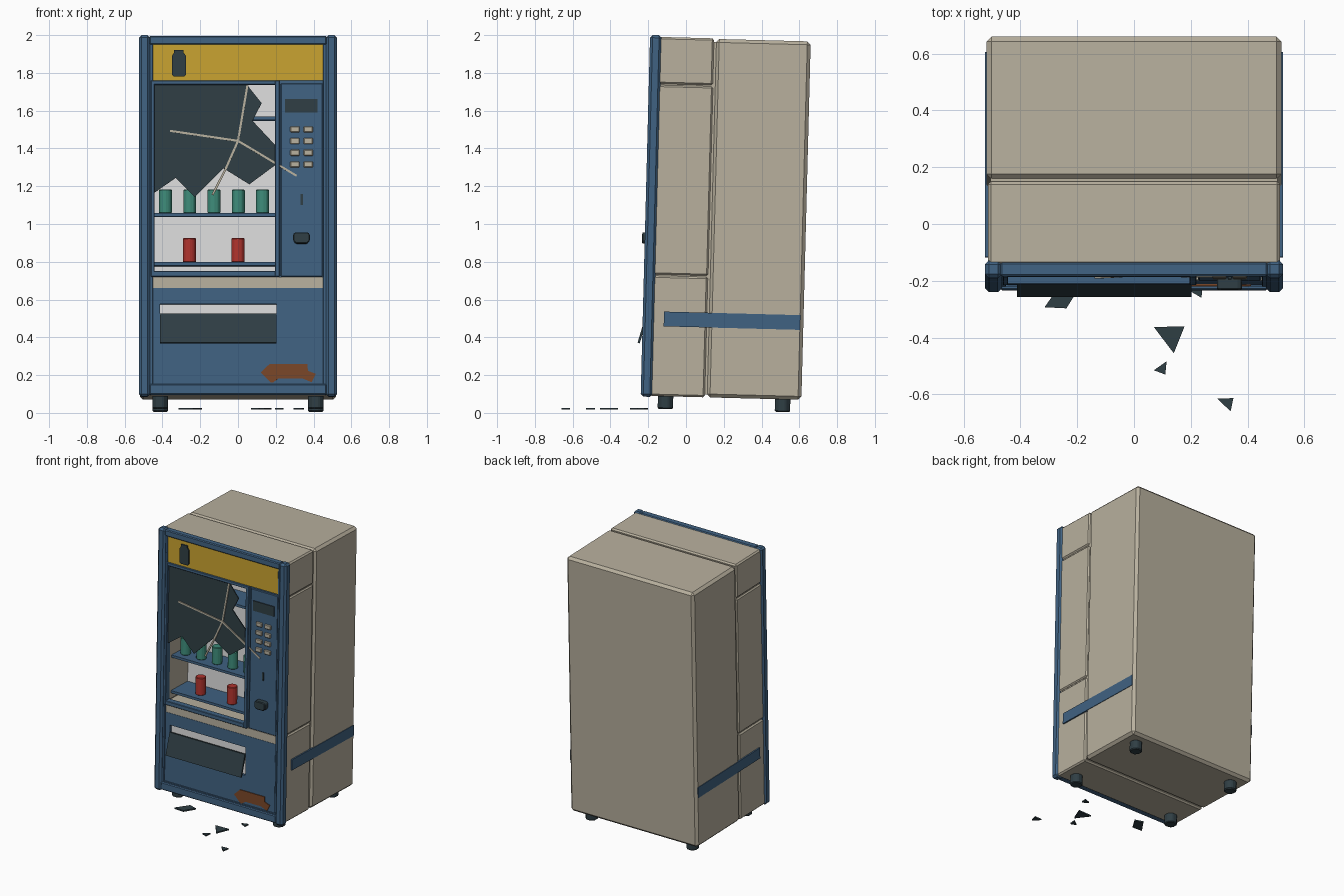
import bpy, bmesh, math

if "Cube" in bpy.data.objects:
    bpy.data.objects.remove(bpy.data.objects["Cube"])

TILT = -0.026   # the cabinet leans slightly backwards


def mat(name, rgb):
    m = bpy.data.materials.new(name)
    lin = [(c / 255 / 12.92) if c < 11 else ((c / 255 + 0.055) / 1.055) ** 2.4 for c in rgb]
    m.diffuse_color = (*lin, 1)
    m.use_nodes = True
    m.node_tree.nodes["Principled BSDF"].inputs["Base Color"].default_value = m.diffuse_color
    return m


BEIGE = mat("beige paint", (184, 176, 158))
BLUE = mat("blue paint", (64, 98, 130))
DARK = mat("dark slate", (47, 62, 68))
YELLOW = mat("yellow sign", (200, 162, 48))
LINER = mat("pale liner", (222, 222, 222))
GREEN = mat("green can", (62, 140, 122))
RED = mat("red can", (176, 52, 46))
RUST = mat("rust", (122, 70, 40))


def finish(name, bm, m, bevel=0, tilt=True, segs=1):
    bmesh.ops.recalc_face_normals(bm, faces=bm.faces)
    me = bpy.data.meshes.new(name)
    bm.to_mesh(me)
    bm.free()
    me.materials.append(m)
    ob = bpy.data.objects.new(name, me)
    bpy.context.collection.objects.link(ob)
    if tilt:
        ob.rotation_euler.x = TILT
        ob.location.z = 0.005
    if bevel:
        b = ob.modifiers.new("bevel", 'BEVEL')
        b.width = bevel
        b.segments = segs
    return ob


def prism(name, pts, axis, a, b, m, bevel=0, tilt=True):
    """Extrude a 2D outline along an axis from a to b."""
    bm = bmesh.new()

    def put(p, d):
        co = list(p)
        co.insert("xyz".index(axis), d)
        return bm.verts.new(co)
    lo = [put(p, a) for p in pts]
    hi = [put(p, b) for p in pts]
    bm.faces.new(lo)
    bm.faces.new(hi[::-1])
    n = len(pts)
    for i in range(n):
        j = (i + 1) % n
        bm.faces.new((lo[i], lo[j], hi[j], hi[i]))
    return finish(name, bm, m, bevel, tilt)


def box(name, x0, x1, y0, y1, z0, z1, m, bevel=0):
    return prism(name, [(x0, y0), (x1, y0), (x1, y1), (x0, y1)], 'z', z0, z1, m, bevel)


def cylinder(name, x, y, z0, z1, r, n, m, bevel=0):
    pts = [(x + r * math.cos(math.tau * (i + .5) / n), y + r * math.sin(math.tau * (i + .5) / n))
           for i in range(n)]
    return prism(name, pts, 'z', z0, z1, m, bevel)


def strip(name, p, q, w, y0, y1, m):
    """Thin straight line on the front plane."""
    dx, dz = q[0] - p[0], q[1] - p[1]
    k = w / 2 / math.hypot(dx, dz)
    nx, nz = -dz * k, dx * k
    prism(name, [(p[0] + nx, p[1] + nz), (p[0] - nx, p[1] - nz),
                 (q[0] - nx, q[1] - nz), (q[0] + nx, q[1] + nz)], 'y', y0, y1, m)


# cabinet shell
box("rear_cabinet", -.52, .52, .107, .609, .08, 1.978, BEIGE, .018)
box("cabinet_core", -.505, .505, .06, .15, .095, 1.963, BEIGE)
box("front_cabinet_top", -.514, .514, -.195, .098, 1.732, 1.981, BEIGE, .01)
box("front_cabinet_bottom", -.514, .514, -.195, .098, .08, .718, BEIGE, .01)
box("front_cabinet_left_wall", -.514, -.447, -.195, .098, .724, 1.726, BEIGE, .008)
box("front_cabinet_right_block", .2, .514, -.195, .098, .724, 1.726, BEIGE, .008)
box("seam_backing_top", -.505, -.46, -.18, .06, 1.70, 1.75, BEIGE)
box("seam_backing_right", .3, .505, -.18, .06, .70, 1.75, BEIGE)
box("seam_backing_left", -.505, -.46, -.18, .06, .70, .75, BEIGE)
box("display_liner", -.447, .2, .03, .06, .718, 1.732, LINER)

# outer front frame
for s, side in ((-1, "left"), (1, "right")):
    box(side + "_post", *sorted((s * .465, s * .525)), -.242, -.18, .075, 1.99, BLUE, .014)
    box(side + "_inner_trim", *sorted((s * .45, s * .468)), -.226, -.19, .1, 1.95, BLUE, .003)
    box(side + "_side_stripe", *sorted((s * .512, s * .524)), -.13, .592, .45, .528, BLUE)
    for y, end in ((-.11, "front"), (.51, "rear")):
        cylinder(f"{side}_{end}_foot", s * .412, y, .013, .085, .044, 8, DARK, .006)
box("frame_top_bar", -.47, .47, -.236, -.187, 1.94, 1.986, BLUE, .006)
box("frame_bottom_bar", -.47, .47, -.236, -.187, .085, .142, BLUE, .006)

# header sign with a can symbol
box("header_sign", -.462, .462, -.222, -.19, 1.75, 1.942, YELLOW)
prism("can_symbol", [(-.35, 1.78), (-.34, 1.77), (-.285, 1.77), (-.275, 1.78), (-.275, 1.88),
                     (-.288, 1.897), (-.288, 1.912), (-.338, 1.912), (-.338, 1.897), (-.35, 1.88)],
      'y', -.231, -.222, DARK)

# display window frame
box("window_left_bar", -.462, -.443, -.234, -.185, .71, 1.75, BLUE, .003)
box("window_right_bar", .195, .22, -.234, -.185, .71, 1.75, BLUE, .003)
box("window_top_bar", -.462, .22, -.232, -.185, 1.727, 1.75, BLUE, .003)
box("window_bottom_bar", -.462, .22, -.232, -.185, .71, .74, BLUE, .003)

# shelves and cans
for i, z in enumerate((.79, 1.05, 1.56)):
    box(f"shelf_{i}", -.447, .2, -.165, .03, z - .018, z, BLUE)
for i in range(5):
    cylinder(f"green_can_{i}", -.384 + .1285 * i, -.09, 1.05, 1.175, .036, 10, GREEN, .004)
for i, x in enumerate((-.257, 0)):
    cylinder(f"red_can_{i}", x, -.09, .79, .918, .036, 10, RED, .004)

# broken glass and cracks
prism("broken_glass", [(-.443, 1.73), (.045, 1.73), (.125, 1.63), (.077, 1.536), (.195, 1.41),
                       (.195, 1.30), (.06, 1.20), (-.077, 1.285), (-.23, 1.133), (-.33, 1.234),
                       (-.443, 1.155)], 'y', -.215, -.207, DARK)
hub = (0, 1.43)
cracks = [(hub, (-.36, 1.483)), (hub, (.05, 1.725)), (hub, (.31, 1.245)),
          (hub, (-.066, 1.28)), ((-.066, 1.28), (-.135, 1.144))]
for i, (p, q) in enumerate(cracks):
    strip(f"crack_{i}", p, q, .011, -.222, -.214, BEIGE)

# control panel
box("control_backing", .2, .468, -.205, -.19, .65, 1.75, BLUE)
box("control_panel", .226, .448, -.217, -.19, .71, 1.735, BLUE, .004)
box("display_screen", .25, .42, -.224, -.21, 1.58, 1.652, DARK)
for r in range(4):
    for c in range(2):
        x, z = .301 + .071 * c, 1.491 - .062 * r
        box(f"button_{r}_{c}", x - .025, x + .025, -.229, -.21, z - .016, z + .016, BEIGE, .004)
box("coin_slot", .331, .343, -.224, -.21, 1.09, 1.148, DARK)
prism("coin_return", [(.292, .9), (.305, .885), (.367, .885), (.38, .9), (.38, .935), (.37, .945),
                      (.302, .945), (.292, .935)], 'y', -.256, -.21, DARK, .005)

# lower door with delivery opening
box("beige_band", -.462, .462, -.216, -.19, .65, .71, BEIGE)
box("door_top", -.46, .46, -.218, -.19, .565, .652, BLUE)
box("door_bottom", -.46, .46, -.218, -.19, .14, .36, BLUE)
box("door_left", -.46, -.413, -.218, -.19, .36, .565, BLUE)
box("door_right", .205, .46, -.218, -.19, .36, .565, BLUE)
box("door_lower_trim", -.46, .46, -.224, -.19, .138, .15, BLUE)
box("delivery_liner", -.413, .205, -.2, -.193, .36, .565, LINER)
prism("hanging_flap", [(-.212, .515), (-.224, .515), (-.266, .36), (-.254, .357)],
      'x', -.412, .203, DARK)
prism("rust_patch", [(.12, .203), (.167, .248), (.368, .248), (.37, .212), (.412, .196), (.39, .152),
                     (.34, .172), (.215, .172), (.178, .145)], 'y', -.224, -.217, RUST)

# glass shards on the floor
shards = [[(-.315, -.293), (-.25, -.2), (-.19, -.22), (-.238, -.297)],
          [(.07, -.363), (.178, -.36), (.14, -.455)],
          [(.07, -.515), (.115, -.483), (.11, -.53)],
          [(.294, -.615), (.35, -.613), (.34, -.66)],
          [(.195, -.235), (.24, -.22), (.238, -.26)]]
for i, pts in enumerate(shards):
    prism(f"glass_shard_{i}", pts, 'z', .017, .027, DARK, 0, False)
